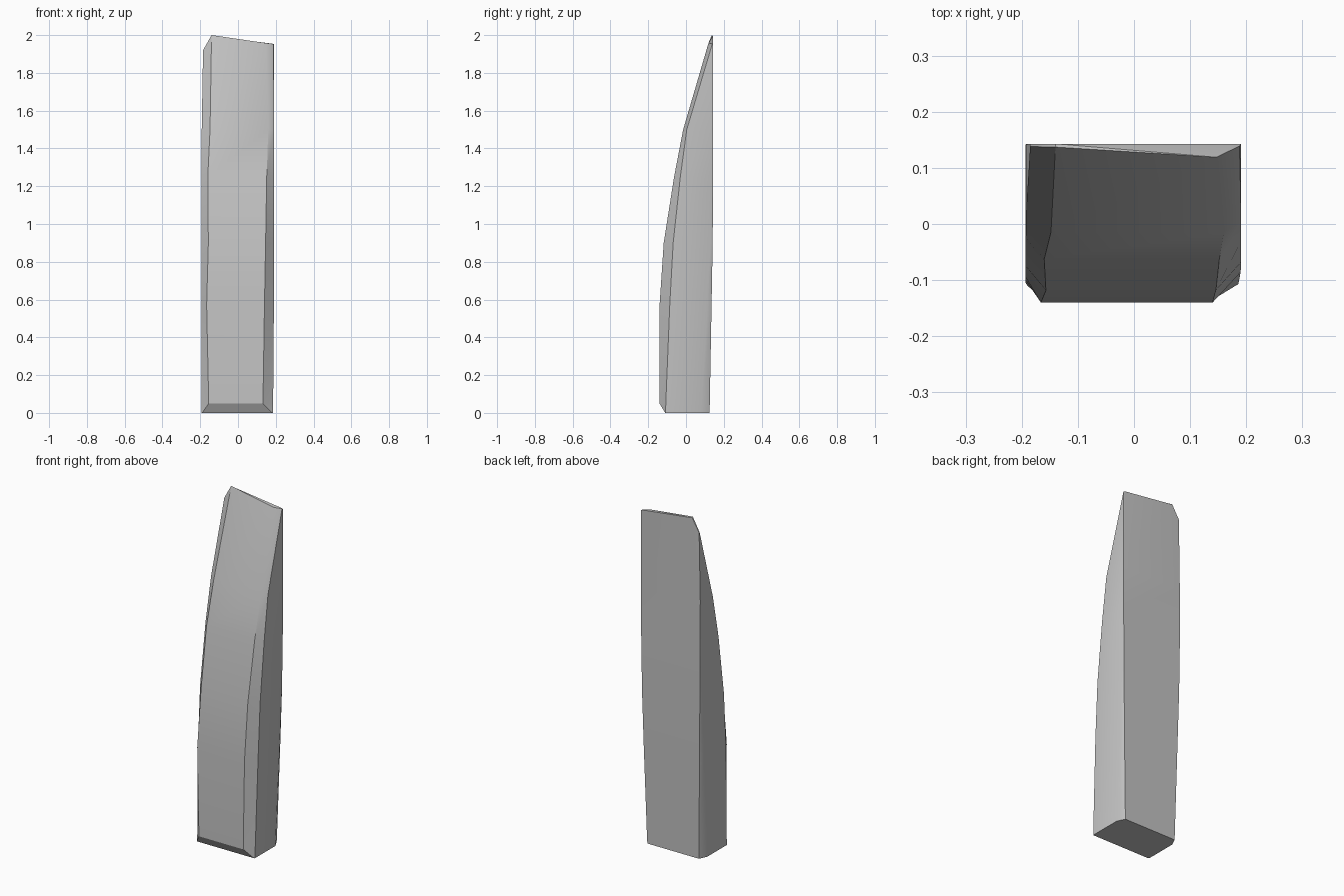
import bpy
import bmesh
import math

# Remove the default object
default_cube = bpy.data.objects.get("Cube")
if default_cube:
    bpy.data.objects.remove(default_cube, do_unlink=True)


def make_material(name, colour):
    material = bpy.data.materials.new(name)
    material.use_nodes = True
    material.diffuse_color = colour
    material.node_tree.nodes["Principled BSDF"].inputs["Base Color"].default_value = colour
    return material


def cross_section(height, front, left_side, right_side, left_inner, right_inner, left_outer, right_outer):
    """Eight corners, running from the back left round the front to the back right."""
    back = 0.125 + 0.018 * min(height, 1)
    # Rear chamfers die away with height
    fade = max(0.03, 1 - height / 1.15)
    depth, width = 0.045 * fade, 0.022 * fade
    corners = [
        (left_outer + width, back),
        (left_outer, back - depth),
        (left_outer, left_side),
        (left_inner, front),
        (right_inner, front),
        (right_outer, right_side),
        (right_outer, back - depth),
        (right_outer - width, back),
    ]
    return [(x, y, height) for x, y in corners]


# Height, front, side edges (left, right), front edges, outer edges
sections = [
    cross_section(0, -0.11, -0.105, -0.108, -0.19, 0.18, -0.193, 0.185),
    cross_section(0.05, -0.14, -0.1, -0.107, -0.155, 0.132, -0.193, 0.186),
    cross_section(0.57, -0.14, -0.095, -0.086, -0.166, 0.14, -0.193, 0.19),
    cross_section(0.9, -0.118, -0.075, -0.068, -0.157, 0.146, -0.193, 0.191),
    cross_section(1.25, -0.063, -0.025, -0.03, -0.16, 0.152, -0.193, 0.191),
    cross_section(1.5, -0.015, 0.025, 0.004, -0.148, 0.16, -0.192, 0.191),
]

# Slanted tip with a clipped corner
sections.append([
    (-0.14, 0.143, 1.995),
    (-0.185, 0.143, 1.92),
    (-0.185, 0.138, 1.92),
    (-0.14, 0.137, 2.0),
    (0.147, 0.119, 1.958),
    (0.188, 0.139, 1.953),
    (0.191, 0.143, 1.95),
    (0.18, 0.143, 1.955),
])

# Loft the slab through its sections
mesh = bmesh.new()
rings = [[mesh.verts.new(point) for point in section] for section in sections]
for lower, upper in zip(rings, rings[1:]):
    for index in range(len(lower)):
        following = (index + 1) % len(lower)
        mesh.faces.new((lower[index], lower[following], upper[following], upper[index]))
mesh.faces.new(list(reversed(rings[0])))
tip = mesh.faces.new(rings[-1])
bmesh.ops.triangulate(mesh, faces=[tip])
bmesh.ops.recalc_face_normals(mesh, faces=mesh.faces[:])

slab_data = bpy.data.meshes.new("stone_slab")
mesh.to_mesh(slab_data)
mesh.free()
slab = bpy.data.objects.new("stone_slab", slab_data)
bpy.context.collection.objects.link(slab)
slab_data.materials.append(make_material("light grey stone", (0.55, 0.55, 0.55, 1)))

# Smooth the gentle bends and keep the hard edges
bpy.ops.object.select_all(action="DESELECT")
slab.select_set(True)
bpy.context.view_layer.objects.active = slab
bpy.ops.object.shade_smooth_by_angle(angle=math.radians(30))
